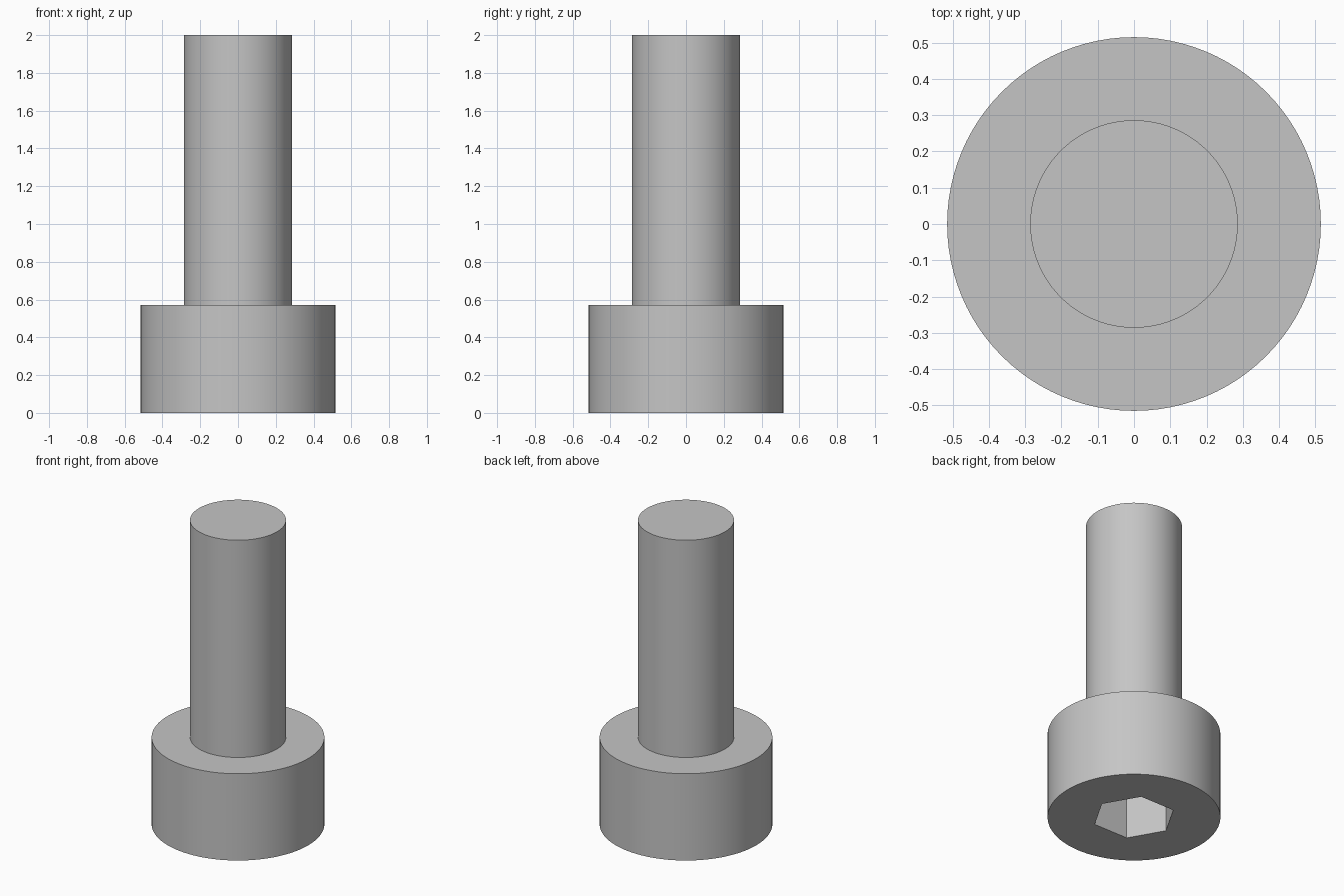
import bpy
import math

old = bpy.data.objects.get("Cube")
if old:
    bpy.data.objects.remove(old, do_unlink=True)

HEAD_RADIUS, HEAD_HEIGHT = 0.515, 0.571
SHANK_RADIUS, TOTAL_HEIGHT = 0.286, 2.0
SOCKET_RADIUS, SOCKET_DEPTH = 0.249, 0.286

steel = bpy.data.materials.new("grey steel")
steel.use_nodes = True
colour = (0.56, 0.56, 0.56, 1.0)
steel.diffuse_color = colour
steel.node_tree.nodes["Principled BSDF"].inputs["Base Color"].default_value = colour


def prism(name, radius, bottom, top, sides, turn=0.0):
    """Upright prism or cylinder between two heights."""
    bpy.ops.mesh.primitive_cylinder_add(
        vertices=sides, radius=radius, depth=top - bottom,
        location=(0, 0, (bottom + top) / 2), rotation=(0, 0, turn))
    obj = bpy.context.object
    obj.name = name
    obj.data.materials.append(steel)
    return obj


# Wide cylindrical head, resting on its socket side
head = prism("head", HEAD_RADIUS, 0, HEAD_HEIGHT, 96)

# Hexagonal socket cut into the underside, corners on the x axis
cutter = prism("socket_cutter", SOCKET_RADIUS, -0.1, SOCKET_DEPTH, 6, math.radians(30))
cutter.hide_render = True
cut = head.modifiers.new("hex_socket", 'BOOLEAN')
cut.operation = 'DIFFERENCE'
cut.solver = 'EXACT'
cut.object = cutter
bpy.context.view_layer.objects.active = head
bpy.ops.object.modifier_apply(modifier=cut.name)
bpy.data.objects.remove(cutter, do_unlink=True)

# Plain shank, seated slightly inside the head
shank = prism("shank", SHANK_RADIUS, HEAD_HEIGHT - 0.1, TOTAL_HEIGHT, 96)

# Smooth round walls with crisp rims and socket corners
for part in (head, shank):
    bpy.ops.object.select_all(action='DESELECT')
    part.select_set(True)
    bpy.context.view_layer.objects.active = part
    bpy.ops.object.shade_smooth_by_angle(angle=math.radians(30))
